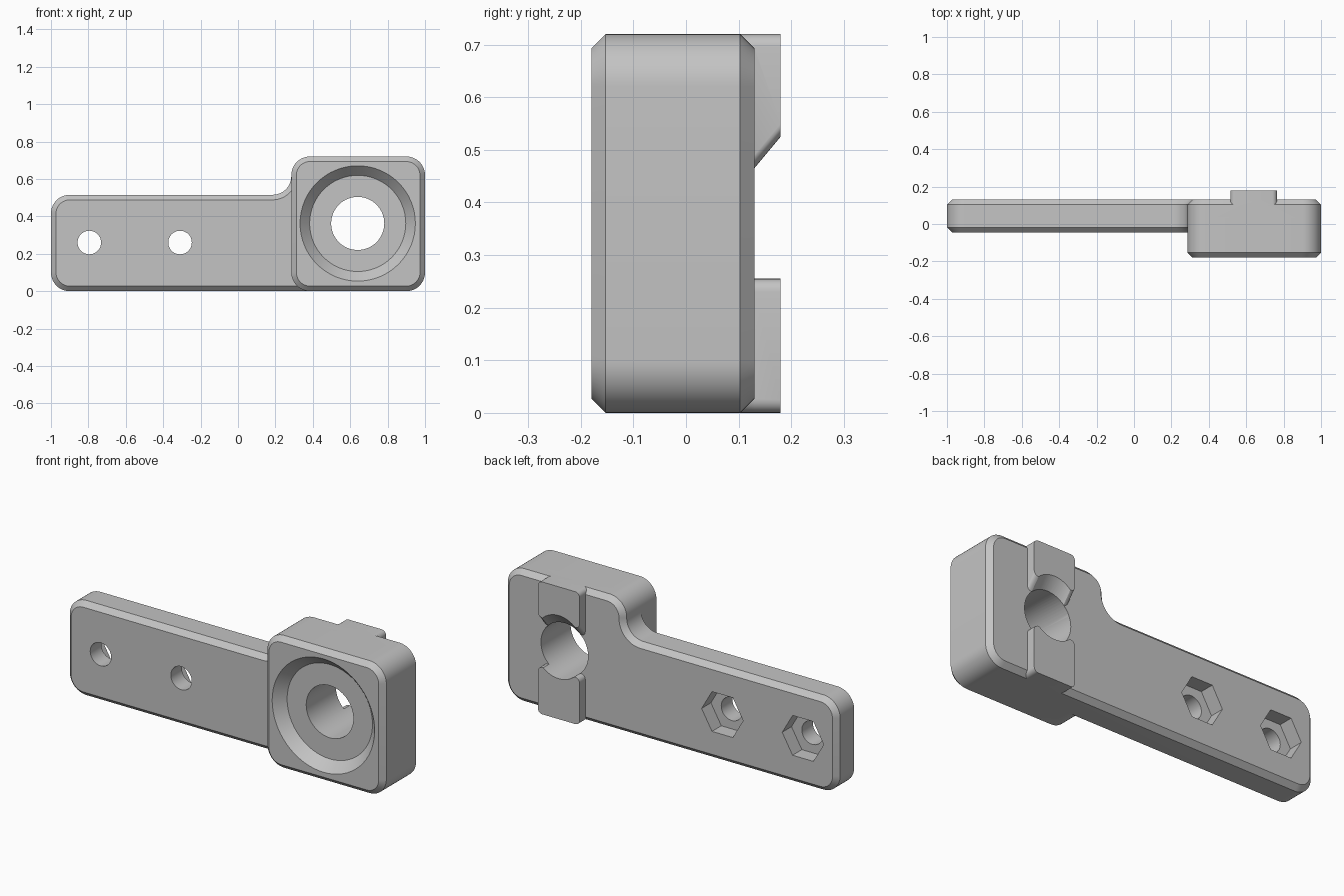
import bpy, bmesh
from math import cos, sin, radians, pi

cube = bpy.data.objects.get("Cube")
if cube:
    bpy.data.objects.remove(cube, do_unlink=True)

gray = bpy.data.materials.new("plain_gray")
gray.use_nodes = True
color = (0.55, 0.55, 0.55, 1)
gray.diffuse_color = color
gray.node_tree.nodes["Principled BSDF"].inputs["Base Color"].default_value = color

FRONT, BACK, BEV = -0.18, 0.13, 0.027
HX, HZ, HOLE_R = 0.64, 0.362, 0.142


def outline(arcs, inset=0.0, steps=12):
    """Chain of arcs (x, z, radius, start, end); inset shrinks the outline."""
    pts = []
    for x, z, r, a, b in arcs:
        r += -inset if b > a else inset
        for i in range(steps + 1):
            t = radians(a + (b - a) * i / steps)
            pts.append((x + r * cos(t), z + r * sin(t)))
    return pts


def rounded_rect(x0, x1, z0, z1, r):
    return [(x0 + r, z0 + r, r, 180, 270), (x1 - r, z0 + r, r, 270, 360),
            (x1 - r, z1 - r, r, 0, 90), (x0 + r, z1 - r, r, 90, 180)]


def circle(x, z, r, n=64):
    return [(x + r * cos(2 * pi * i / n), z + r * sin(2 * pi * i / n)) for i in range(n)]


def loft(name, rings):
    """Closed solid through matching rings, each (y, points)."""
    bm = bmesh.new()
    loops = [[bm.verts.new((x, y, z)) for x, z in pts] for y, pts in rings]
    n = len(loops[0])
    for a, b in zip(loops, loops[1:]):
        for i in range(n):
            j = (i + 1) % n
            bm.faces.new((a[i], a[j], b[j], b[i]))
    bm.faces.new(loops[0])
    bm.faces.new(loops[-1])
    bmesh.ops.recalc_face_normals(bm, faces=bm.faces)
    mesh = bpy.data.meshes.new(name)
    bm.to_mesh(mesh)
    bm.free()
    mesh.materials.append(gray)
    obj = bpy.data.objects.new(name, mesh)
    bpy.context.collection.objects.link(obj)
    return obj


def combine(target, tool, operation):
    mod = target.modifiers.new(tool.name, 'BOOLEAN')
    mod.object, mod.operation, mod.solver = tool, operation, 'EXACT'
    bpy.context.view_layer.objects.active = target
    bpy.ops.object.modifier_apply(modifier=mod.name)
    bpy.data.objects.remove(tool, do_unlink=True)


# Arm plate, including the back half of the square head
arm = [(-0.9, 0.1, 0.1, 180, 270), (0.9, 0.1, 0.1, 270, 360),
       (0.9, 0.62, 0.1, 0, 90), (0.385, 0.62, 0.1, 90, 180),
       (0.185, 0.615, 0.1, 0, -90), (-0.9, 0.415, 0.1, 90, 180)]
y0 = -0.045
bracket = loft("bracket", [(y0, outline(arm, BEV)), (y0 + BEV, outline(arm)),
                           (BACK - BEV, outline(arm)), (BACK, outline(arm, BEV))])

# Thick square head in front
head = rounded_rect(0.285, 1, 0, 0.72, 0.1)
combine(bracket, loft("head", [(FRONT, outline(head, BEV)), (FRONT + BEV, outline(head)),
                               (0.03, outline(head))]), 'UNION')

# Key tabs on the back; the upper one has a sloped underside
for name, z0, z1, slope in (("lower_tab", 0, 0.255, 0), ("upper_tab", 0.465, 0.72, 0.06)):
    pts = outline(rounded_rect(0.515, 0.765, z0, z1, 0.025), steps=6)
    mid = (z0 + z1) / 2
    end = [(x, z + slope if z < mid else z) for x, z in pts]
    combine(bracket, loft(name, [(0.05, pts), (BACK, pts), (0.18, end)]), 'UNION')

# Conical seat, through bore and its oblique exit under the upper tab
cuts = [
    loft("seat_cut", [(FRONT - 0.02, circle(HX, HZ, 0.327)), (-0.125, circle(HX, HZ, 0.257))]),
    loft("bore_cut", [(-0.3, circle(HX, HZ, HOLE_R)), (0.3, circle(HX, HZ, HOLE_R))]),
    loft("exit_cut", [(BACK - 0.001, circle(HX, HZ, HOLE_R - 0.0005)),
                      (0.2, circle(HX, HZ + 0.084, HOLE_R - 0.0005))]),
]
# Screw holes with hexagonal nut pockets
for x in (-0.795, -0.31):
    cuts.append(loft("screw_cut", [(-0.3, circle(x, 0.26, 0.063, 40)),
                                   (0.3, circle(x, 0.26, 0.063, 40))]))
    cuts.append(loft("nut_cut", [(0.05, circle(x, 0.26, 0.125, 6)),
                                 (0.3, circle(x, 0.26, 0.125, 6))]))
for cut in cuts:
    combine(bracket, cut, 'DIFFERENCE')

bpy.ops.object.select_all(action='DESELECT')
bracket.select_set(True)
bpy.context.view_layer.objects.active = bracket
bpy.ops.object.shade_smooth_by_angle(angle=radians(25))
